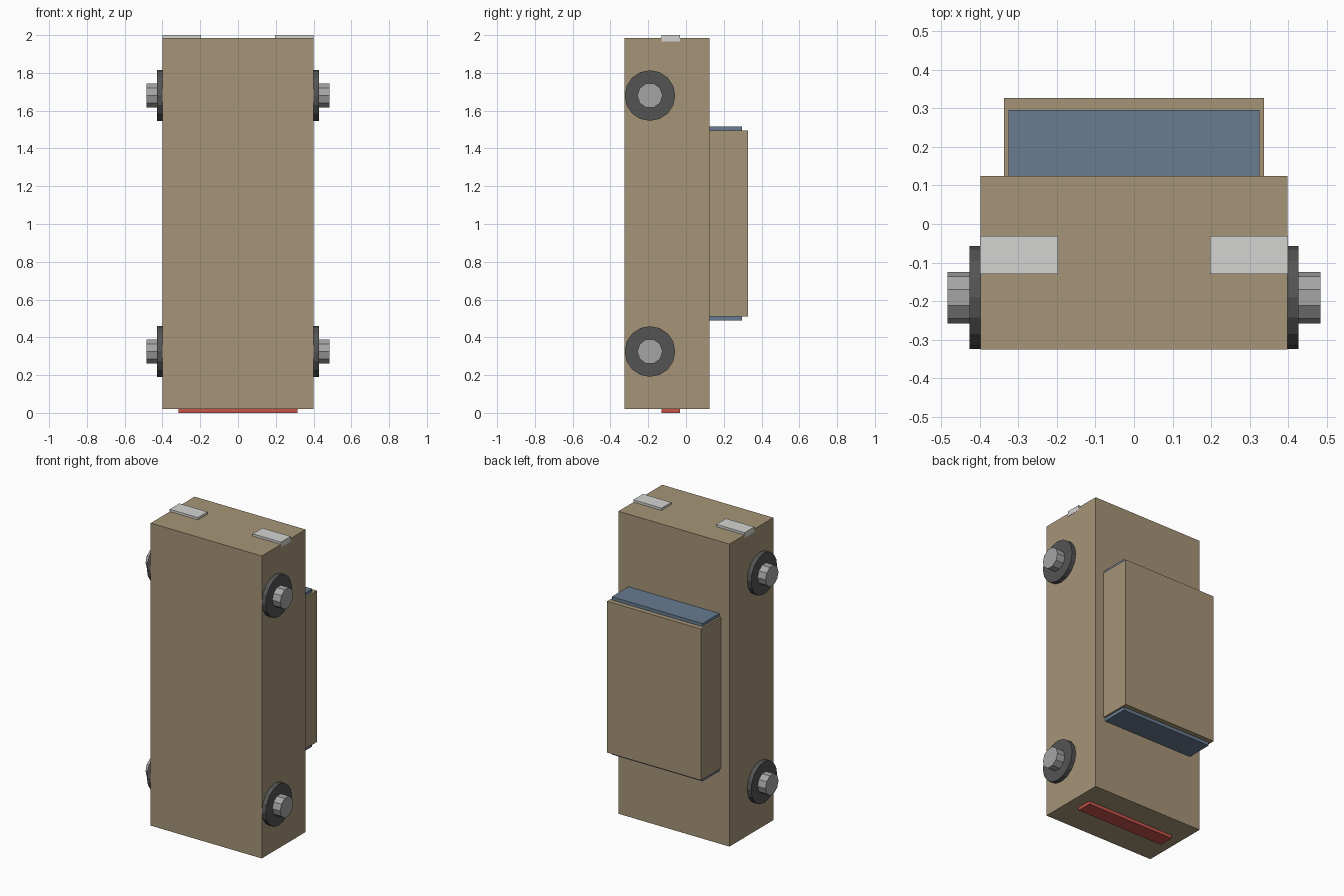
import bpy
import math

if "Cube" in bpy.data.objects:
    bpy.data.objects.remove(bpy.data.objects["Cube"])


def material(name, srgb):
    # sRGB 0-255 to linear
    m = bpy.data.materials.new(name)
    lin = [((c / 255 + 0.055) / 1.055) ** 2.4 for c in srgb]
    m.diffuse_color = (*lin, 1)
    m.use_nodes = True
    m.node_tree.nodes["Principled BSDF"].inputs["Base Color"].default_value = m.diffuse_color
    return m


TAN = material("tan paint", (166, 149, 119))
GLASS = material("blue glass", (104, 124, 145))
LAMP = material("light grey lamp", (212, 212, 210))
RED = material("red lamp", (200, 85, 75))
TYRE = material("dark rubber", (84, 84, 84))
HUB = material("grey metal", (165, 165, 165))


def box(name, x, y, z, mat):
    bpy.ops.mesh.primitive_cube_add(
        size=1, location=[(a + b) / 2 for a, b in (x, y, z)])
    o = bpy.context.object
    o.name = name
    o.scale = [b - a for a, b in (x, y, z)]
    bpy.ops.object.transform_apply(location=False, rotation=False)
    o.data.materials.append(mat)


def disc(name, x0, x1, y, z, radius, sides, mat):
    # cylinder along x, with one corner pointing to +y
    bpy.ops.mesh.primitive_cylinder_add(
        vertices=sides, radius=radius, depth=abs(x1 - x0),
        location=((x0 + x1) / 2, y, z), rotation=(0, math.pi / 2, 0))
    o = bpy.context.object
    o.name = name
    o.data.materials.append(mat)


# Car standing on its tail: body and cabin
box("body", (-0.399, 0.399), (-0.326, 0.124), (0.02, 1.985), TAN)
box("cabin", (-0.338, 0.338), (0.12, 0.327), (0.511, 1.494), TAN)

# Windscreen and rear window
box("windscreen", (-0.326, 0.326), (0.12, 0.296), (1.48, 1.515), GLASS)
box("rear_window", (-0.326, 0.326), (0.12, 0.296), (0.49, 0.525), GLASS)

# Lamps
for side, s in (("left", -1), ("right", 1)):
    box(side + "_headlight", sorted((s * 0.197, s * 0.4)), (-0.13, -0.031),
        (1.966, 2.0), LAMP)
box("tail_light", (-0.316, 0.316), (-0.13, -0.031), (0.0, 0.035), RED)

# Wheels and hubs
for end, z in (("front", 1.68), ("rear", 0.325)):
    for side, s in (("left", -1), ("right", 1)):
        disc(f"{end}_{side}_tyre", s * 0.36, s * 0.4275, -0.191, z, 0.134, 16, TYRE)
        disc(f"{end}_{side}_hub", s * 0.38, s * 0.484, -0.191, z, 0.067, 10, HUB)
